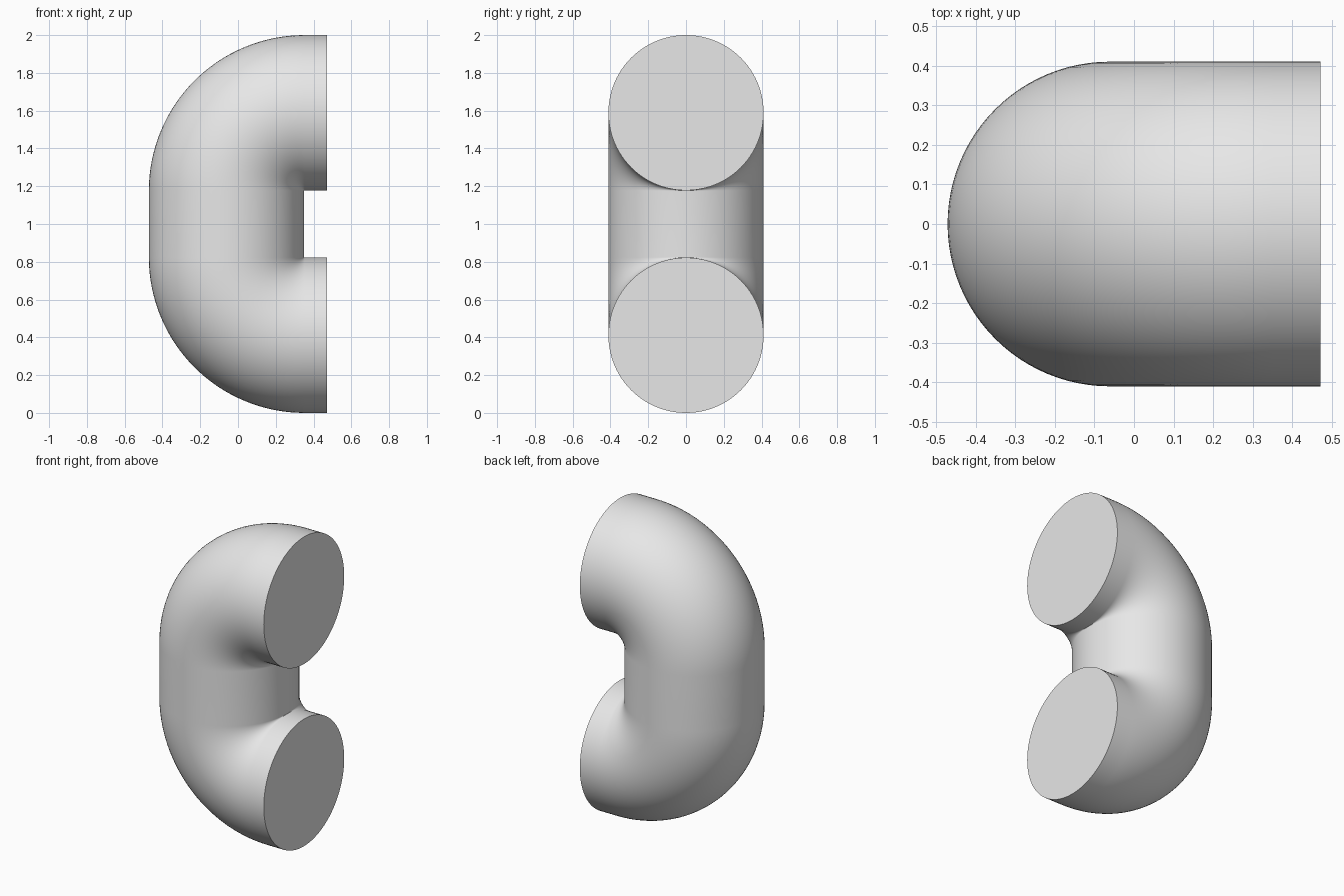
import bpy, bmesh, math
from mathutils import Vector

if "Cube" in bpy.data.objects:
    bpy.data.objects.remove(bpy.data.objects["Cube"])

R_TUBE = 0.411      # tube radius
R_BEND = 0.413      # bend radius, almost equal so the inner corner is tight
X_END = 0.472       # open ends of the U
SIDES, STEPS = 96, 32

x_bend = -X_END + R_TUBE + R_BEND      # x of both bend centres
z_top = 2.0 - R_TUBE - R_BEND          # z of the upper bend centre
z_low = R_TUBE + R_BEND                # z of the lower bend centre

# Path stations: centre point and the outward direction of the bend
stations = [(Vector((X_END, 0, 2.0 - R_TUBE)), Vector((0, 0, 1)))]
for zc, start in ((z_top, 90), (z_low, 180)):
    for i in range(STEPS + 1):
        a = math.radians(start + 90 * i / STEPS)
        out = Vector((math.cos(a), 0, math.sin(a)))
        stations.append((Vector((x_bend, 0, zc)) + out * R_BEND, out))
stations.append((Vector((X_END, 0, R_TUBE)), Vector((0, 0, -1))))

# Sweep a circle along the path
bm = bmesh.new()
rings = []
for centre, out in stations:
    ring = []
    for j in range(SIDES):
        t = 2 * math.pi * j / SIDES
        ring.append(bm.verts.new(centre + R_TUBE * (out * math.cos(t) + Vector((0, math.sin(t), 0)))))
    rings.append(ring)
for a, b in zip(rings, rings[1:]):
    for j in range(SIDES):
        k = (j + 1) % SIDES
        bm.faces.new((a[j], a[k], b[k], b[j]))

# Flat end caps
bm.faces.new(rings[0])
bm.faces.new(rings[-1])
bmesh.ops.recalc_face_normals(bm, faces=bm.faces[:])

mesh = bpy.data.meshes.new("u_bend_pipe")
bm.to_mesh(mesh)
bm.free()
pipe = bpy.data.objects.new("u_bend_pipe", mesh)
bpy.context.collection.objects.link(pipe)

# Single light grey colour
grey = bpy.data.materials.new("light grey")
grey.diffuse_color = (0.8, 0.8, 0.8, 1)
grey.use_nodes = True
grey.node_tree.nodes["Principled BSDF"].inputs["Base Color"].default_value = grey.diffuse_color
mesh.materials.append(grey)

# Smooth tube, sharp cap rims
bpy.context.view_layer.objects.active = pipe
pipe.select_set(True)
bpy.ops.object.shade_smooth_by_angle(angle=math.radians(35))
